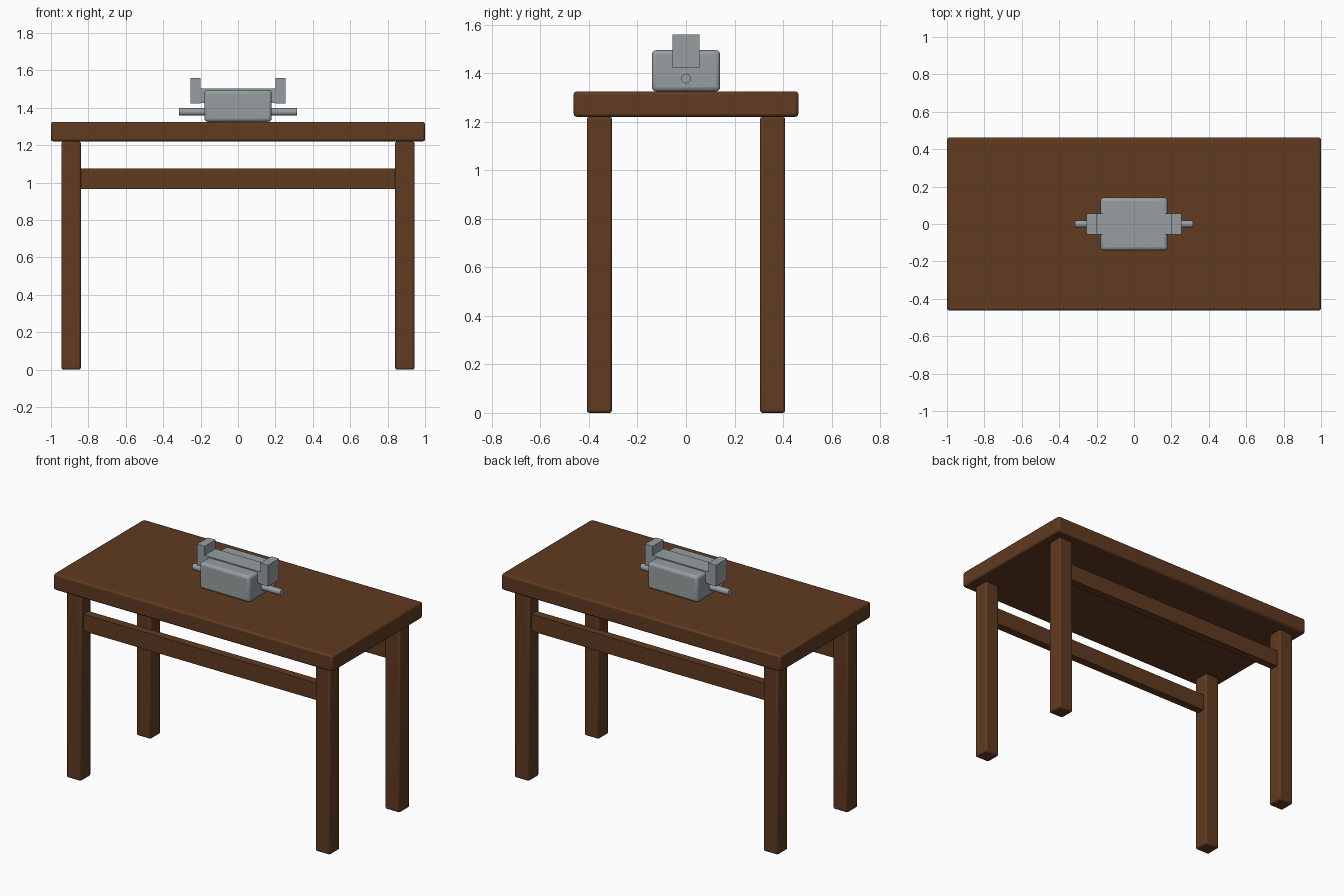
import bpy
import math

cube = bpy.data.objects.get("Cube")
if cube:
    bpy.data.objects.remove(cube, do_unlink=True)


def material(name, colour):
    m = bpy.data.materials.new(name)
    m.use_nodes = True
    m.diffuse_color = colour
    m.node_tree.nodes["Principled BSDF"].inputs["Base Color"].default_value = colour
    return m


wood = material("brown wood", (0.115, 0.043, 0.015, 1))
steel = material("grey steel", (0.31, 0.345, 0.355, 1))


def finish(name, mat, bevel, segments):
    ob = bpy.context.object
    ob.name = name
    ob.data.materials.append(mat)
    bpy.ops.object.transform_apply(location=False, rotation=True, scale=True)
    if bevel:
        mod = ob.modifiers.new("rounded edges", 'BEVEL')
        mod.width = bevel
        mod.segments = segments
        mod.limit_method = 'ANGLE'
    bpy.ops.object.shade_smooth_by_angle(angle=math.radians(35))
    return ob


def box(name, low, high, mat, bevel=0, segments=2):
    """Box spanning two opposite corners."""
    centre = [(a + b) / 2 for a, b in zip(low, high)]
    bpy.ops.mesh.primitive_cube_add(size=1, location=centre)
    bpy.context.object.scale = [b - a for a, b in zip(low, high)]
    return finish(name, mat, bevel, segments)


TOP = 1.325      # height of the work surface
UNDER = 1.22     # underside of the top

# Table top
box("table_top", (-1, -0.463, UNDER), (1, 0.463, TOP), wood, 0.012)

# Legs and long rails
for depth, y in (("front", -0.357), ("back", 0.357)):
    for side, x in (("right", -0.892), ("left", 0.892)):
        box(f"{depth}_{side}_leg", (x - 0.052, y - 0.052, 0),
            (x + 0.052, y + 0.052, UNDER), wood, 0.01)
    box(f"{depth}_rail", (-0.845, y - 0.026, 0.965),
        (0.845, y + 0.026, 1.075), wood)

# Vise body and the slide across its top
box("vise_body", (-0.18, -0.141, TOP), (0.18, 0.141, 1.495), steel, 0.018, 3)
box("vise_slide", (-0.205, -0.056, 1.425), (0.205, 0.056, 1.502), steel)

# Upright jaws at both ends
for side, s in (("right", -1), ("left", 1)):
    xs = sorted((s * 0.2, s * 0.255))
    box(f"vise_{side}_jaw", (xs[0], -0.056, 1.422),
        (xs[1], 0.056, 1.56), steel)

# Screw rod through the body
bpy.ops.mesh.primitive_cylinder_add(vertices=24, radius=0.02, depth=0.63,
                                    location=(0, 0, 1.378),
                                    rotation=(0, math.pi / 2, 0))
finish("vise_screw", steel, 0, 1)
